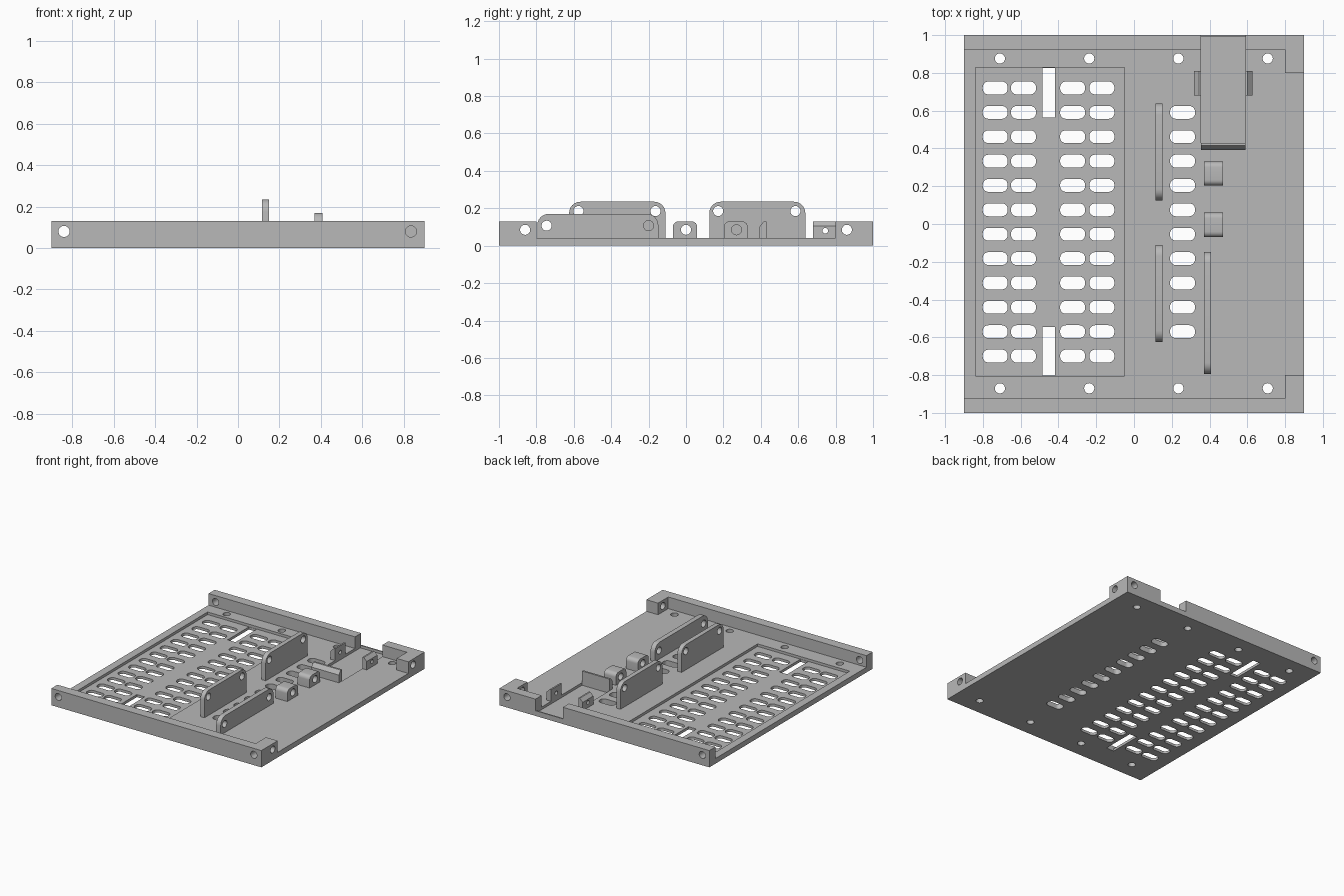
import bpy, bmesh, math
from mathutils import Vector

if "Cube" in bpy.data.objects:
    bpy.data.objects.remove(bpy.data.objects["Cube"], do_unlink=True)

grey = bpy.data.materials.new("plain grey")
grey.use_nodes = True
COLOUR = (0.48, 0.48, 0.48, 1)
grey.diffuse_color = COLOUR
grey.node_tree.nodes["Principled BSDF"].inputs["Base Color"].default_value = COLOUR

PLATE = 0.04    # floor thickness
WALL = 0.13     # rim height
POCKET = 0.02   # floor of the recessed areas


def rect(a0, b0, a1, b1):
    return [(a0, b0), (a1, b0), (a1, b1), (a0, b1)]


def circle(a, b, r, n=24):
    return [(a + r * math.cos(2 * math.pi * i / n), b + r * math.sin(2 * math.pi * i / n)) for i in range(n)]


def rounded(a0, b0, a1, b1, r, bottom=True, n=6):
    """Rectangle with rounded corners, optionally only the top two."""
    pts = []
    corners = [(a0 + r, b0 + r), (a1 - r, b0 + r), (a1 - r, b1 - r), (a0 + r, b1 - r)]
    for k, (ca, cb) in enumerate(corners):
        if k < 2 and not bottom:
            pts.append(((a0, a1)[k], b0))
            continue
        for i in range(n + 1):
            t = math.pi * (1 + k / 2 + i / n / 2)
            pts.append((ca + r * math.cos(t), cb + r * math.sin(t)))
    return pts


def add_prism(bm, pts, axis, lo, hi):
    """Extrude a 2D profile along one axis."""
    def place(a, b, c):
        return Vector({"X": (c, a, b), "Y": (a, c, b), "Z": (a, b, c)}[axis])
    ring0 = [bm.verts.new(place(a, b, lo)) for a, b in pts]
    ring1 = [bm.verts.new(place(a, b, hi)) for a, b in pts]
    n = len(pts)
    faces = [bm.faces.new(ring0), bm.faces.new(ring1)]
    for i in range(n):
        j = (i + 1) % n
        faces.append(bm.faces.new((ring0[i], ring0[j], ring1[j], ring1[i])))
    bmesh.ops.recalc_face_normals(bm, faces=faces)


def solid(name, *prisms):
    bm = bmesh.new()
    for p in prisms:
        add_prism(bm, *p)
    mesh = bpy.data.meshes.new(name)
    bm.to_mesh(mesh)
    bm.free()
    ob = bpy.data.objects.new(name, mesh)
    mesh.materials.append(grey)
    bpy.context.collection.objects.link(ob)
    return ob


def select(ob):
    bpy.ops.object.select_all(action="DESELECT")
    ob.select_set(True)
    bpy.context.view_layer.objects.active = ob


def cut(ob, *prisms):
    """Subtract prisms from a part, then discard the cutter."""
    cutter = solid("cutter", *prisms)
    cutter.hide_render = True
    mod = ob.modifiers.new("cut", "BOOLEAN")
    mod.operation, mod.solver, mod.object = "DIFFERENCE", "EXACT", cutter
    select(ob)
    bpy.ops.object.modifier_apply(modifier=mod.name)
    bpy.data.objects.remove(cutter, do_unlink=True)
    bpy.ops.object.shade_smooth_by_angle(angle=math.radians(30))


# Base plate with the vent panel and cable channel recessed
base = solid("base_plate", (rect(-0.9, -1, 0.9, 1), "Z", 0, PLATE))
cut(base,
    (rect(-0.84, -0.805, -0.05, 0.828), "Z", POCKET, 0.1),
    (rect(0.355, 0.43, 0.59, 0.99), "Z", POCKET, 0.1))

# Vent slots, long slots and mounting holes through the plate
holes = []
for row in range(12):
    y = 0.72 - row * 0.129
    columns = [-0.735, -0.585, -0.325, -0.17]
    if 0 < row < 11:
        columns.append(0.257)
    for x in columns:
        holes.append((rounded(x - 0.066, y - 0.034, x + 0.066, y + 0.034, 0.03), "Z", -0.1, 0.1))
for y0, y1 in ((0.565, 0.826), (-0.803, -0.545)):
    holes.append((rect(-0.485, y0, -0.418, y1), "Z", -0.1, 0.1))
for x in (-0.71, -0.237, 0.235, 0.708):
    for y in (-0.87, 0.876):
        holes.append((circle(x, y, 0.027), "Z", -0.1, 0.1))
cut(base, *holes)

# End walls, each with a solid corner block on the left side
for name, s in (("front_wall", -1), ("back_wall", 1)):
    outline = [(-0.9, s), (0.9, s), (0.9, s * 0.8), (0.8, s * 0.8), (0.8, s * 0.925), (-0.9, s * 0.925)]
    wall = solid(name, (outline, "Z", PLATE, WALL))
    blind = sorted((s * 0.94, s * 1.1))
    through = sorted((s * 0.85, s * 1.1))
    cuts = [(circle(-0.84, 0.08, 0.027), "Y", *through),
            (circle(0.835, 0.08, 0.027), "Y", *blind),
            (circle(s * 0.86, 0.085, 0.027), "X", 0.7, 1)]
    if s > 0:
        cuts.append((rect(0.355, 0.85, 0.59, 1.1), "Z", 0, 0.2))
    cut(wall, *cuts)

# Upright mounting tabs: name, x range, y range, height, corner radius, hole centres
tabs = [
    ("back_tall_bracket", 0.115, 0.15, 0.125, 0.638, 0.235, 0.06, [(0.172, 0.185), (0.585, 0.185)]),
    ("front_tall_bracket", 0.115, 0.15, -0.625, -0.11, 0.235, 0.06, [(-0.575, 0.185), (-0.163, 0.185)]),
    ("low_bracket", 0.37, 0.408, -0.795, -0.148, 0.17, 0.06, [(-0.745, 0.107), (-0.2, 0.107)]),
    ("middle_lug", 0.37, 0.472, -0.07, 0.06, WALL, 0.03, [(0, 0.085)]),
    ("back_lug", 0.37, 0.472, 0.203, 0.33, WALL, 0.03, [(0.27, 0.085)]),
]
for name, x0, x1, y0, y1, top, r, centres in tabs:
    tab = solid(name, (rounded(y0, PLATE, y1, top, r, bottom=False), "X", x0, x1))
    cut(tab, *[(circle(y, z, 0.027), "X", x0 - 0.1, x1 + 0.1) for y, z in centres])

# Stop plate with a sloped front edge at the end of the channel
stop = [(0.392, PLATE), (0.43, PLATE), (0.43, WALL), (0.415, WALL), (0.392, 0.1)]
solid("channel_stop", (stop, "X", 0.355, 0.59))

# Pair of sloped, drilled clips either side of the channel
for name, inner, s in (("right_clip", 0.355, -1), ("left_clip", 0.59, 1)):
    profile = [(inner, PLATE), (inner + s * 0.037, PLATE), (inner + s * 0.037, 0.105),
               (inner + s * 0.012, WALL), (inner, WALL)]
    clip = solid(name, (profile, "Y", 0.68, 0.81))
    cut(clip, (circle(0.745, 0.08, 0.015, 16), "X", inner - 0.1, inner + 0.1))
